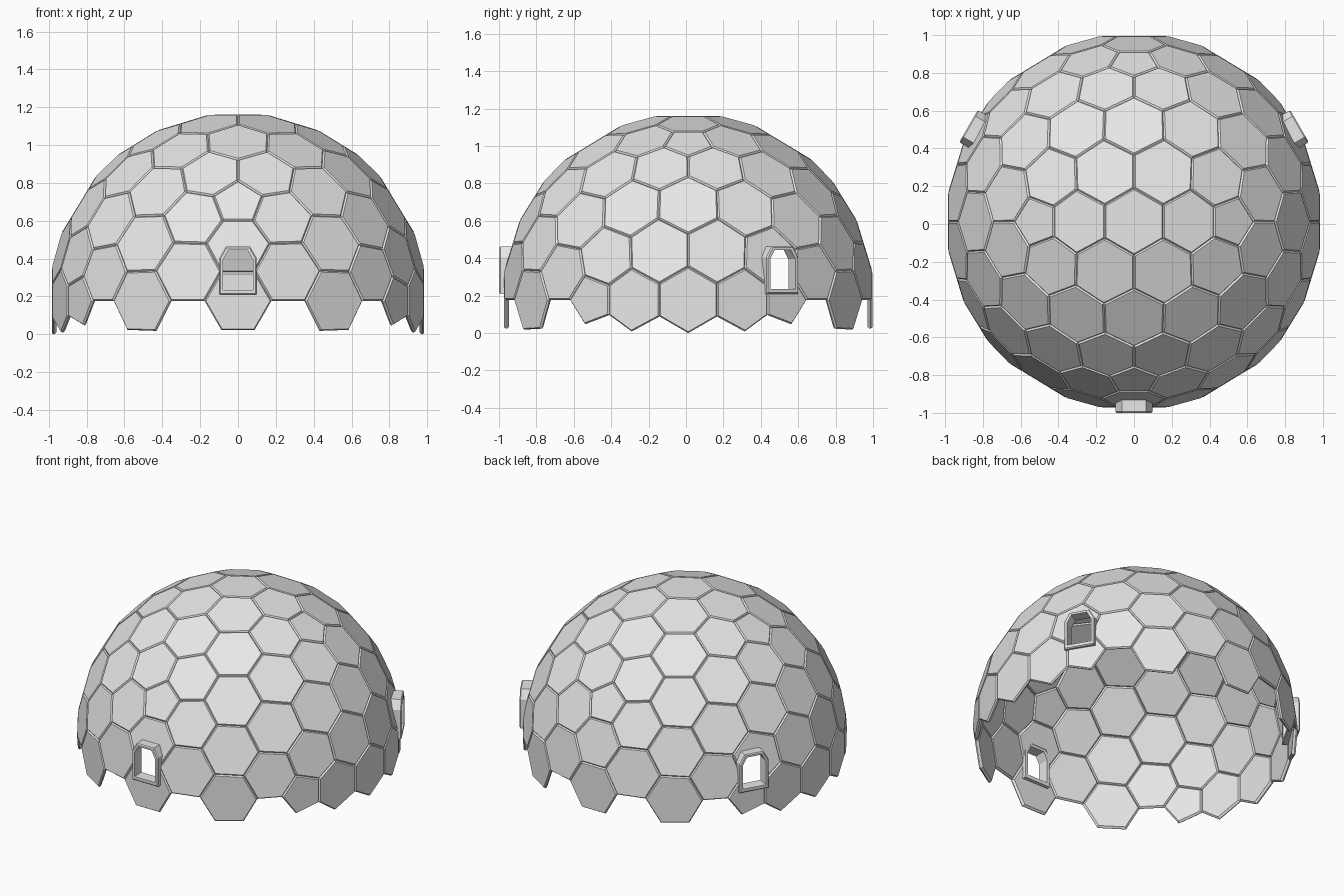
import bpy, bmesh
from math import sqrt, atan2, radians, cos, sin
from itertools import combinations
from mathutils import Vector

cube = bpy.data.objects.get("Cube")
if cube:
    bpy.data.objects.remove(cube, do_unlink=True)

grey = bpy.data.materials.new("light_grey")
grey.use_nodes = True
grey.diffuse_color = (0.8, 0.8, 0.8, 1)
grey.node_tree.nodes["Principled BSDF"].inputs["Base Color"].default_value = (0.8, 0.8, 0.8, 1)


def finish(bm, name):
    bmesh.ops.recalc_face_normals(bm, faces=bm.faces[:])
    mesh = bpy.data.meshes.new(name)
    bm.to_mesh(mesh)
    bm.free()
    mesh.materials.append(grey)
    obj = bpy.data.objects.new(name, mesh)
    bpy.context.scene.collection.objects.link(obj)
    return obj


def bridge(bm, a, b):
    for i in range(len(a)):
        j = (i + 1) % len(a)
        bm.faces.new((a[i], a[j], b[j], b[i]))


# Geodesic grid of panel centres: each icosahedron triangle split in four
FREQ = 4
phi = (1 + sqrt(5)) / 2
corners = []
for s in (-1, 1):
    for t in (-phi, phi):
        corners += [Vector((s, 0, t)), Vector((0, t, s)), Vector((t, s, 0))]
points = {}
for a, b, c in combinations(corners, 3):
    if max((a - b).length, (b - c).length, (c - a).length) < 2.1:
        for i in range(FREQ + 1):
            for j in range(FREQ + 1 - i):
                p = (a * i + b * j + c * (FREQ - i - j)).normalized()
                points[tuple(round(v, 4) + 0.0 for v in p)] = p
grid = bmesh.new()
for p in points.values():
    grid.verts.new(p)
bmesh.ops.convex_hull(grid, input=grid.verts[:])

# Bevelled five- and six-sided panels on the upper half
BEVEL = 0.009
dome = bmesh.new()
for v in grid.verts:
    if v.co.z < -0.05 or not v.link_faces:
        continue
    side = v.co.orthogonal().normalized()
    up = v.co.cross(side)
    ring = [f.calc_center_median().normalized() for f in v.link_faces]
    ring.sort(key=lambda p: atan2(p.dot(up), p.dot(side)))
    mid = sum(ring, Vector()) / len(ring)
    inset = [p + (mid - p).normalized() * BEVEL for p in ring]
    layers = [[dome.verts.new(p * r) for p in pts] for pts, r in
              ((inset, 1.0), (ring, 0.99), (ring, 0.985), (inset, 0.975))]
    for lower, upper in zip(layers, layers[1:]):
        bridge(dome, lower, upper)
    dome.faces.new(layers[0])
    dome.faces.new(layers[-1][::-1])
grid.free()

# Stand the dome on the ground
centre = Vector((0, 0.012, -min(v.co.z for v in dome.verts)))
bmesh.ops.translate(dome, verts=dome.verts[:], vec=centre)


def arch(half, low, shoulder, top, flat):
    return [Vector(p) for p in ((-half, low), (half, low), (half, shoulder),
                                (flat, top), (-flat, top), (-half, shoulder))]


outer = arch(0.098, 0.21, 0.405, 0.463, 0.064)
rim = arch(0.092, 0.216, 0.402, 0.457, 0.061)
inner = arch(0.078, 0.235, 0.395, 0.445, 0.05)
cut = [(a + b) / 2 for a, b in zip(outer, inner)]

# Three windows: an opening in the panels and a deep frame around it
for name, angle in (("front", -90), ("left", 30), ("right", 150)):
    a = radians(angle)
    out = Vector((cos(a), sin(a), 0))
    along = Vector((-sin(a), cos(a), 0))
    base = Vector((0, centre.y, 0))

    def place(p, depth):
        return base + out * depth + along * p.x + Vector((0, 0, p.y))

    planes = []
    for p, q in zip(cut, cut[1:] + cut[:1]):
        d = (q - p).normalized()
        planes.append((place(p, 1), along * d.y - Vector((0, 0, d.x))))

    def near():
        return [f for f in dome.faces if (f.calc_center_median() - base).dot(out) > 0.85]

    for co, no in planes:
        faces = near()
        edges = {e for f in faces for e in f.edges}
        verts = {v for f in faces for v in f.verts}
        bmesh.ops.bisect_plane(dome, geom=faces + list(edges) + list(verts),
                               dist=1e-5, plane_co=co, plane_no=no)
    hole = [f for f in near()
            if all((f.calc_center_median() - co).dot(no) < 0 for co, no in planes)]
    bmesh.ops.delete(dome, geom=hole, context='FACES')

    frame = bmesh.new()
    loops = [[frame.verts.new(place(p, depth)) for p in pts] for pts, depth in
             ((outer, 0.935), (outer, 1.005), (rim, 1.012), (inner, 1.012), (inner, 0.935))]
    for k in range(len(loops)):
        bridge(frame, loops[k], loops[(k + 1) % len(loops)])
    finish(frame, name + "_window_frame")

finish(dome, "dome_panels")
